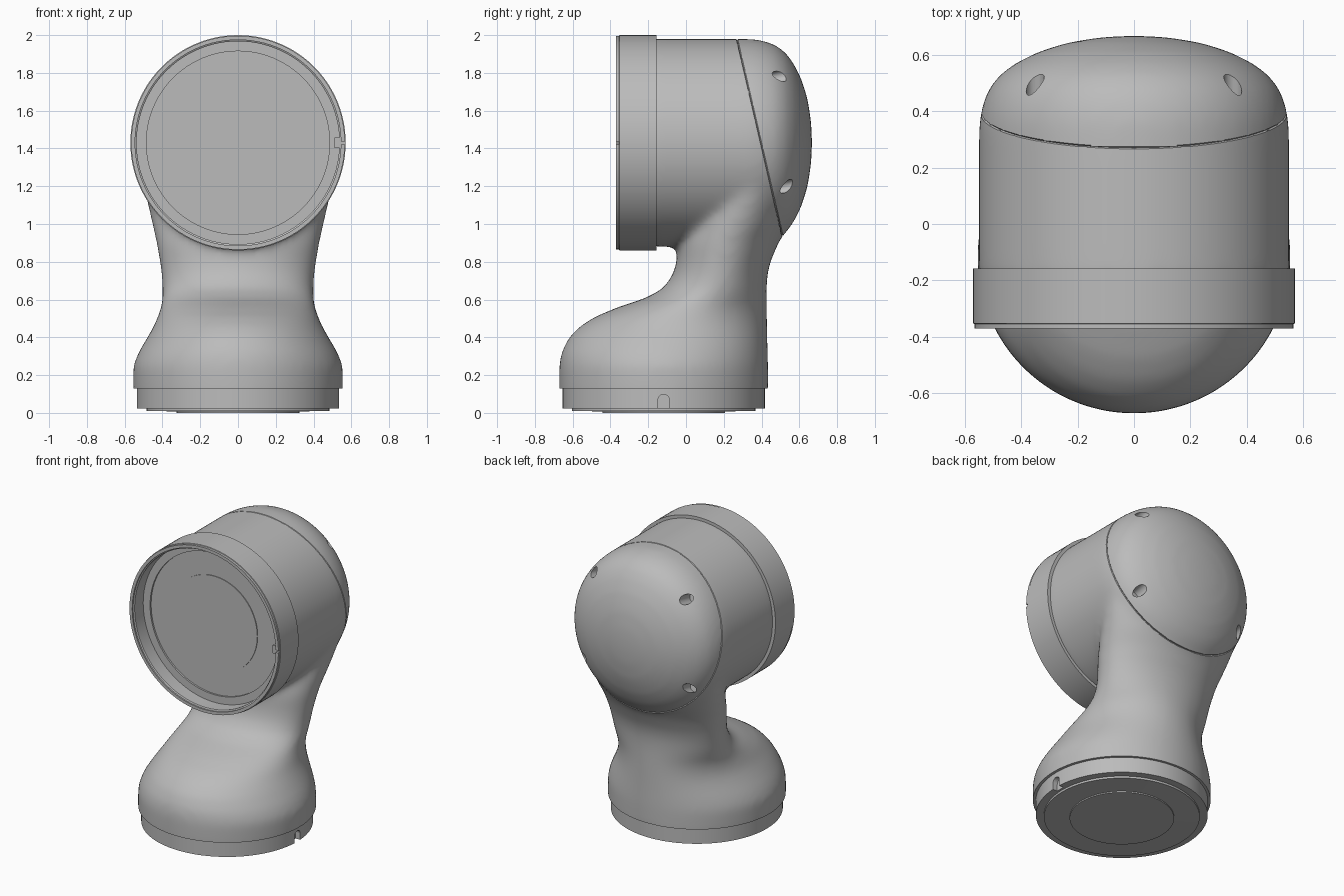
import bpy, bmesh
from math import sin, cos, pi, radians
from mathutils import Vector, Matrix

if "Cube" in bpy.data.objects:
    bpy.data.objects.remove(bpy.data.objects["Cube"])

AXIS_Z = 1.43      # height of the horizontal barrel axis
BASE_Y = -0.118    # centre of the round base

grey = bpy.data.materials.new("satin grey")
grey.use_nodes = True
colour = (0.5, 0.5, 0.5, 1)
grey.diffuse_color = colour
grey.node_tree.nodes["Principled BSDF"].inputs["Base Color"].default_value = colour


def make(name, bm):
    bmesh.ops.remove_doubles(bm, verts=bm.verts, dist=1e-5)
    bmesh.ops.recalc_face_normals(bm, faces=bm.faces)
    mesh = bpy.data.meshes.new(name)
    bm.to_mesh(mesh)
    bm.free()
    mesh.materials.append(grey)
    obj = bpy.data.objects.new(name, mesh)
    bpy.context.collection.objects.link(obj)
    return obj


def skin(name, rings):
    """Closed surface through rings of points."""
    bm = bmesh.new()
    loops = [[bm.verts.new(p) for p in ring] for ring in rings]
    n = len(loops[0])
    for a, b in zip(loops, loops[1:]):
        for i in range(n):
            j = (i + 1) % n
            bm.faces.new((a[i], a[j], b[j], b[i]))
    for end in (loops[0], loops[-1]):
        bm.faces.new(end)
    return make(name, bm)


def lathe(name, profile, place, n=96):
    """Revolve (radius, height) points about z, then place the result."""
    return skin(name, [[place @ Vector((max(r, 0.0005) * cos(2 * pi * i / n),
                                        max(r, 0.0005) * sin(2 * pi * i / n), h))
                        for i in range(n)] for r, h in profile])


def peg(name, centre, axis, radius, length):
    turn = Vector(axis).to_track_quat('Z', 'Y').to_matrix().to_4x4()
    return lathe(name, [(radius, -length / 2), (radius, length / 2)],
                 Matrix.Translation(centre) @ turn, 24)


def box(name, centre, size):
    bm = bmesh.new()
    bmesh.ops.create_cube(bm, size=1, matrix=Matrix.Translation(centre) @ Matrix.Diagonal((*size, 1)))
    return make(name, bm)


def bake(obj):
    graph = bpy.context.evaluated_depsgraph_get()
    mesh = bpy.data.meshes.new_from_object(obj.evaluated_get(graph))
    obj.modifiers.clear()
    obj.data = mesh


def combine(obj, tool, operation):
    mod = obj.modifiers.new("combine", 'BOOLEAN')
    mod.object, mod.operation, mod.solver = tool, operation, 'EXACT'
    bake(obj)
    bpy.data.objects.remove(tool)


def smooth(obj, angle=30):
    bpy.ops.object.select_all(action='DESELECT')
    obj.select_set(True)
    bpy.context.view_layer.objects.active = obj
    bpy.ops.object.shade_smooth_by_angle(angle=radians(angle))


upright = Matrix.Translation((0, BASE_Y, 0))
sideways = Matrix.Translation((0, 0, AXIS_Z)) @ Matrix.Rotation(-pi / 2, 4, 'X')

# Neck sections: height, half width, front y, back y
sections = [(0.07, 0.555, -0.672, 0.435), (0.25, 0.555, -0.672, 0.435),
            (0.32, 0.527, -0.66, 0.433), (0.40, 0.48, -0.62, 0.431),
            (0.46, 0.445, -0.56, 0.43), (0.51, 0.425, -0.48, 0.429),
            (0.56, 0.408, -0.36, 0.428), (0.61, 0.402, -0.21, 0.427),
            (0.66, 0.40, -0.12, 0.427), (0.73, 0.405, -0.07, 0.431),
            (0.80, 0.415, -0.05, 0.447), (0.90, 0.432, -0.04, 0.49),
            (1.00, 0.455, 0.0, 0.545), (1.10, 0.478, 0.06, 0.575),
            (1.20, 0.5, 0.12, 0.585), (1.40, 0.53, 0.24, 0.55)]
elbow = skin("elbow_housing", [
    [(w * cos(2 * pi * i / 64), (f + b) / 2 + (b - f) / 2 * sin(2 * pi * i / 64), z)
     for i in range(64)] for z, w, f, b in sections])

# Barrel with rounded rear dome
barrel = lathe("barrel", [(0, -0.21), (0.55, -0.21), (0.55, 0.3), (0.549, 0.36), (0.538, 0.42),
                          (0.515, 0.48), (0.475, 0.53), (0.42, 0.57), (0.34, 0.61),
                          (0.24, 0.642), (0.12, 0.662), (0, 0.668)], sideways)
combine(elbow, barrel, 'UNION')

# Blend neck into barrel
remesh = elbow.modifiers.new("blend", 'REMESH')
remesh.mode, remesh.voxel_size = 'VOXEL', 0.019
relax = elbow.modifiers.new("relax", 'SMOOTH')
relax.factor, relax.iterations = 0.5, 22
bake(elbow)

# Flat underside and a fine groove around the rear cap
seam_point = Vector((0, 0.39, 1.46))
seam_normal = Vector((0, 1.04, 0.24)).normalized()
bm = bmesh.new()
bm.from_mesh(elbow.data)


def cut(point, normal, **options):
    return bmesh.ops.bisect_plane(bm, geom=bm.verts[:] + bm.edges[:] + bm.faces[:], dist=1e-5,
                                  plane_co=point, plane_no=normal, **options)["geom_cut"]


rim = cut((0, 0, 0.13), (0, 0, 1), clear_inner=True)
bmesh.ops.contextual_create(bm, geom=[e for e in rim if isinstance(e, bmesh.types.BMEdge)])
for offset in (-0.004, 0.004):
    cut(seam_point + seam_normal * offset, seam_normal)
groove = cut(seam_point, seam_normal)
bm.normal_update()
for v in [g for g in groove if isinstance(g, bmesh.types.BMVert)]:
    v.co -= v.normal * 0.007
bm.to_mesh(elbow.data)
bm.free()

# Screw holes in the rear cap
for side in (-1, 1):
    for x, y, z, depth in ((0.35, 0.49, 1.78, 0.08), (0.40, 0.535, 1.2, 0.06)):
        hole = peg("screw_hole", Vector((side * x, y, z)) + seam_normal * (0.15 - depth),
                   seam_normal, 0.032, 0.3)
        combine(elbow, hole, 'DIFFERENCE')
smooth(elbow)

# Base flange with stepped underside
flange = lathe("base_flange", [(0, 0), (0.325, 0), (0.325, 0.008), (0.485, 0.01),
                               (0.485, 0.024), (0.535, 0.024), (0.535, 0.14), (0, 0.14)], upright)
slot = peg("slot_round", (0.535, BASE_Y, 0.068), (1, 0, 0), 0.03, 0.07)
combine(slot, box("slot_lower", (0.535, BASE_Y, 0.034), (0.07, 0.06, 0.068)), 'UNION')
combine(flange, slot, 'DIFFERENCE')
smooth(flange)

# Front collar with recessed mounting face
collar = lathe("front_collar", [(0, -0.255), (0.325, -0.255), (0.325, -0.25), (0.485, -0.25),
                                (0.485, -0.262), (0.537, -0.262), (0.537, -0.355),
                                (0.545, -0.36), (0.545, -0.37), (0.566, -0.37),
                                (0.566, -0.354), (0.57, -0.352), (0.57, -0.157),
                                (0, -0.157)], sideways)
combine(collar, box("rim_notch", (0.555, -0.37, AXIS_Z), (0.06, 0.03, 0.016)), 'DIFFERENCE')
smooth(collar)

# Locating key inside the collar
key = box("locating_key", (0.527, -0.305, AXIS_Z), (0.03, 0.1, 0.055))
